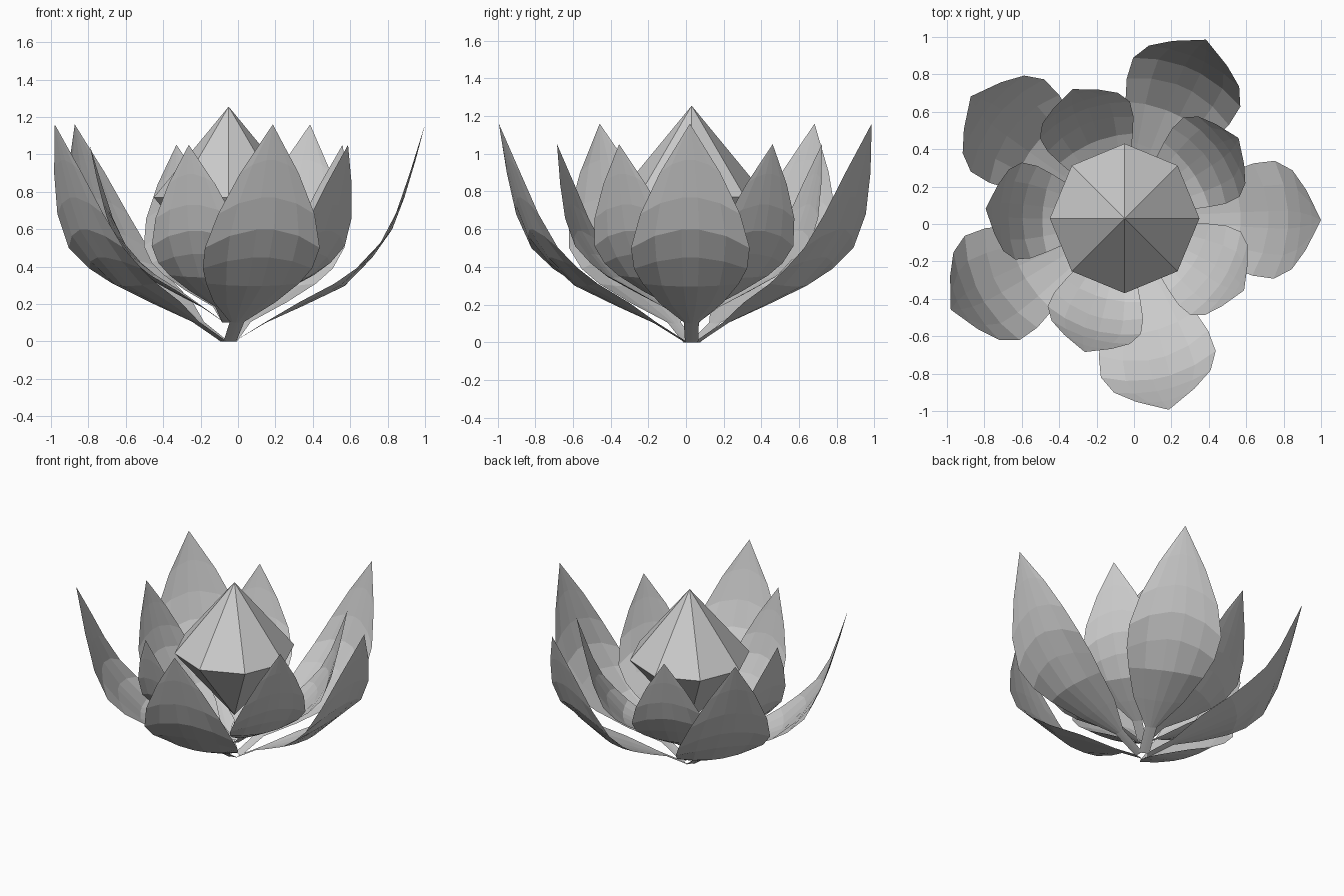
import bpy, bmesh
from math import radians, cos, sin, pi

if "Cube" in bpy.data.objects:
    bpy.data.objects.remove(bpy.data.objects["Cube"])

CX, CY = -0.05, 0.03   # flower axis

# Petal rows from stem to tip: mid radius, mid height, edge radius, edge height, half width
ROWS = [
    (0.03, 0.00, 0.03, 0.00, 0.035),
    (0.20, 0.10, 0.20, 0.105, 0.04),
    (0.40, 0.19, 0.38, 0.21, 0.17),
    (0.62, 0.295, 0.57, 0.31, 0.255),
    (0.77, 0.45, 0.685, 0.39, 0.30),
    (0.875, 0.60, 0.80, 0.50, 0.315),
    (0.94, 0.77, 0.895, 0.68, 0.265),
    (1.00, 0.97, 0.97, 0.90, 0.16),
]
TIP = (1.05, 1.16)
COLS = [-1, -0.6, -0.15, 0.15, 0.6, 1]


def make_object(name, bm):
    bmesh.ops.recalc_face_normals(bm, faces=bm.faces)
    mesh = bpy.data.meshes.new(name)
    bm.to_mesh(mesh)
    bm.free()
    obj = bpy.data.objects.new(name, mesh)
    obj.location = (CX, CY, 0)
    bpy.context.collection.objects.link(obj)
    return obj


def petal(name, angle, rs=1, ws=1, zs=1, z0=0):
    """Cupped pointed petal, scaled in radius, width and height."""
    bm = bmesh.new()
    grid = []
    for r, z, re, ze, w in ROWS:
        row = []
        for u in COLS:
            t = u * u
            row.append(bm.verts.new(((r + (re - r) * t) * rs, u * w * ws,
                                     z0 + (z + (ze - z) * t) * zs)))
        grid.append(row)
    for a, b in zip(grid, grid[1:]):
        for i in range(len(COLS) - 1):
            bm.faces.new((a[i], a[i + 1], b[i + 1], b[i]))
    tip = bm.verts.new((TIP[0] * rs, 0, z0 + TIP[1] * zs))
    for i in range(len(COLS) - 1):
        bm.faces.new((grid[-1][i], grid[-1][i + 1], tip))
    make_object(name, bm).rotation_euler[2] = radians(angle)


# Outer ring, slightly uneven spacing
for i, a in enumerate((-0.5, 65.5, 141.6, 207.7, 283)):
    petal(f"outer_petal_{i + 1}", a)

# Inner ring, smaller and steeper
for i, a in enumerate((35.2, 112, 176, 253.4, 328.9)):
    petal(f"inner_petal_{i + 1}", a, rs=0.71, ws=0.825, zs=0.82, z0=0.10)

# Eight-sided central bud
bm = bmesh.new()
ring = [bm.verts.new((0.4 * cos(k * pi / 4), 0.4 * sin(k * pi / 4), 0.77)) for k in range(8)]
top = bm.verts.new((0, 0, 1.255))
bottom = bm.verts.new((0, 0, 0.29))
for k in range(8):
    a, b = ring[k], ring[(k + 1) % 8]
    bm.faces.new((a, b, top))
    bm.faces.new((b, a, bottom))
make_object("centre_bud", bm)
